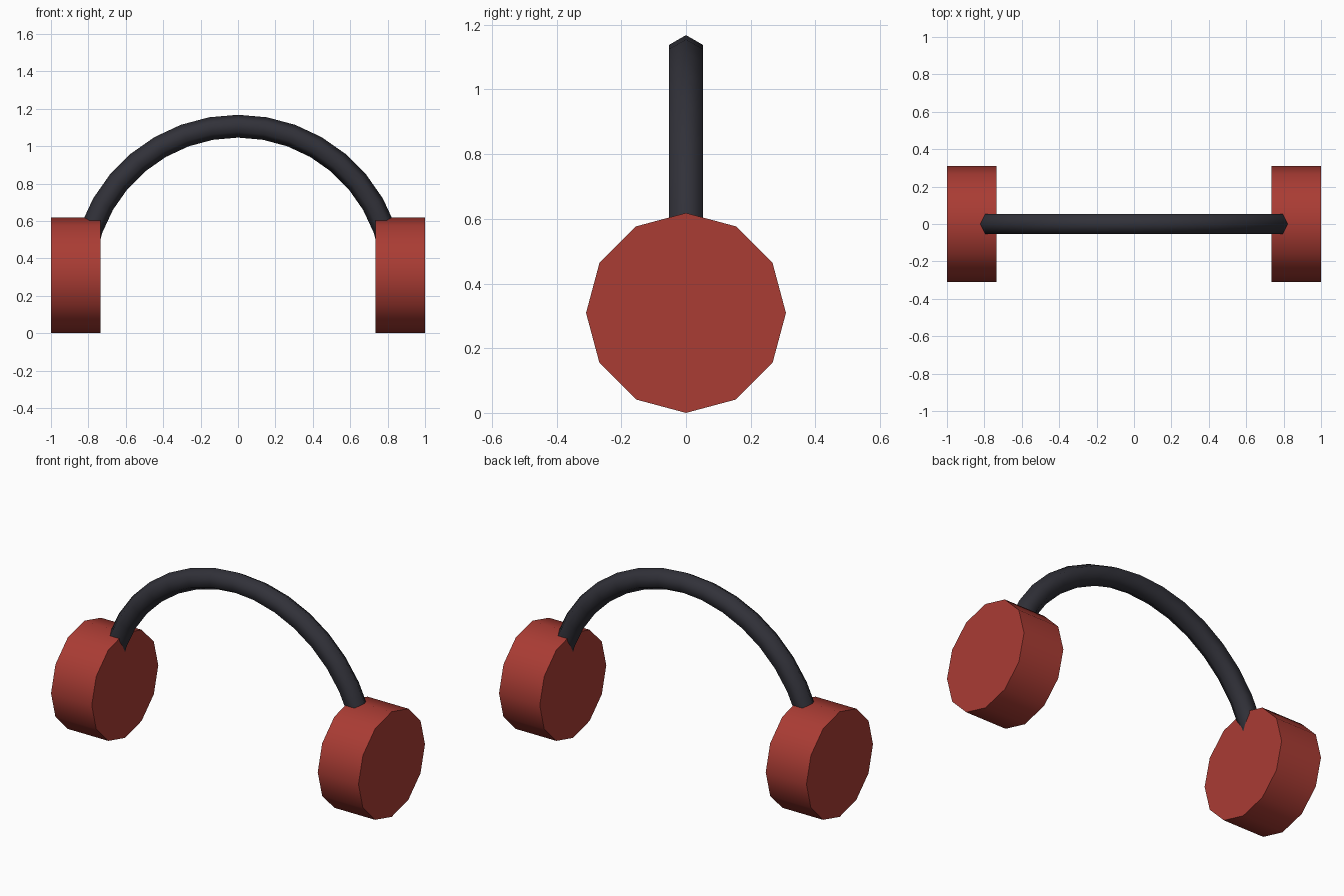
import bpy, bmesh, math
from mathutils import Vector

if "Cube" in bpy.data.objects:
    bpy.data.objects.remove(bpy.data.objects["Cube"])


def make_material(name, rgb):
    mat = bpy.data.materials.new(name)
    mat.diffuse_color = (*rgb, 1.0)
    mat.use_nodes = True
    mat.node_tree.nodes["Principled BSDF"].inputs["Base Color"].default_value = mat.diffuse_color
    return mat


RED = make_material("brick red", (0.40, 0.045, 0.034))
DARK = make_material("dark charcoal", (0.031, 0.031, 0.041))


def loft(name, rings, mat, smooth_angle):
    """Skin a list of closed rings and cap both ends."""
    bm = bmesh.new()
    loops = [[bm.verts.new(p) for p in ring] for ring in rings]
    n = len(loops[0])
    for a, b in zip(loops, loops[1:]):
        for i in range(n):
            j = (i + 1) % n
            bm.faces.new((a[i], a[j], b[j], b[i]))
    bm.faces.new(loops[0])
    bm.faces.new(loops[-1])
    bmesh.ops.recalc_face_normals(bm, faces=bm.faces)
    mesh = bpy.data.meshes.new(name)
    bm.to_mesh(mesh)
    bm.free()
    mesh.materials.append(mat)
    obj = bpy.data.objects.new(name, mesh)
    bpy.context.collection.objects.link(obj)
    bpy.ops.object.select_all(action='DESELECT')
    obj.select_set(True)
    bpy.context.view_layer.objects.active = obj
    bpy.ops.object.shade_smooth_by_angle(angle=math.radians(smooth_angle))
    return obj


# Ear cups: twelve-sided drums lying along x
CUP_R = 0.309


def cup_ring(x):
    return [(x, CUP_R * math.sin(i * math.tau / 12), CUP_R + CUP_R * math.cos(i * math.tau / 12))
            for i in range(12)]


for side, label in ((-1, "left"), (1, "right")):
    loft(label + "_ear_cup", [cup_ring(side * 0.735), cup_ring(side * 1.0)], RED, 40)

# Headband: six-sided tube swept on an arc, its ends sunk into the cups
ARC_R, ARC_Z, TUBE_R = 0.833, 0.274, 0.061


def band_ring(degrees):
    a = math.radians(degrees)
    out = Vector((math.sin(a), 0, math.cos(a)))
    centre = Vector((0, 0, ARC_Z)) + out * ARC_R
    return [centre + out * TUBE_R * math.cos(t) + Vector((0, TUBE_R * math.sin(t), 0))
            for t in (i * math.tau / 6 for i in range(6))]


loft("headband", [band_ring(d) for d in range(-80, 81, 10)], DARK, 65)
